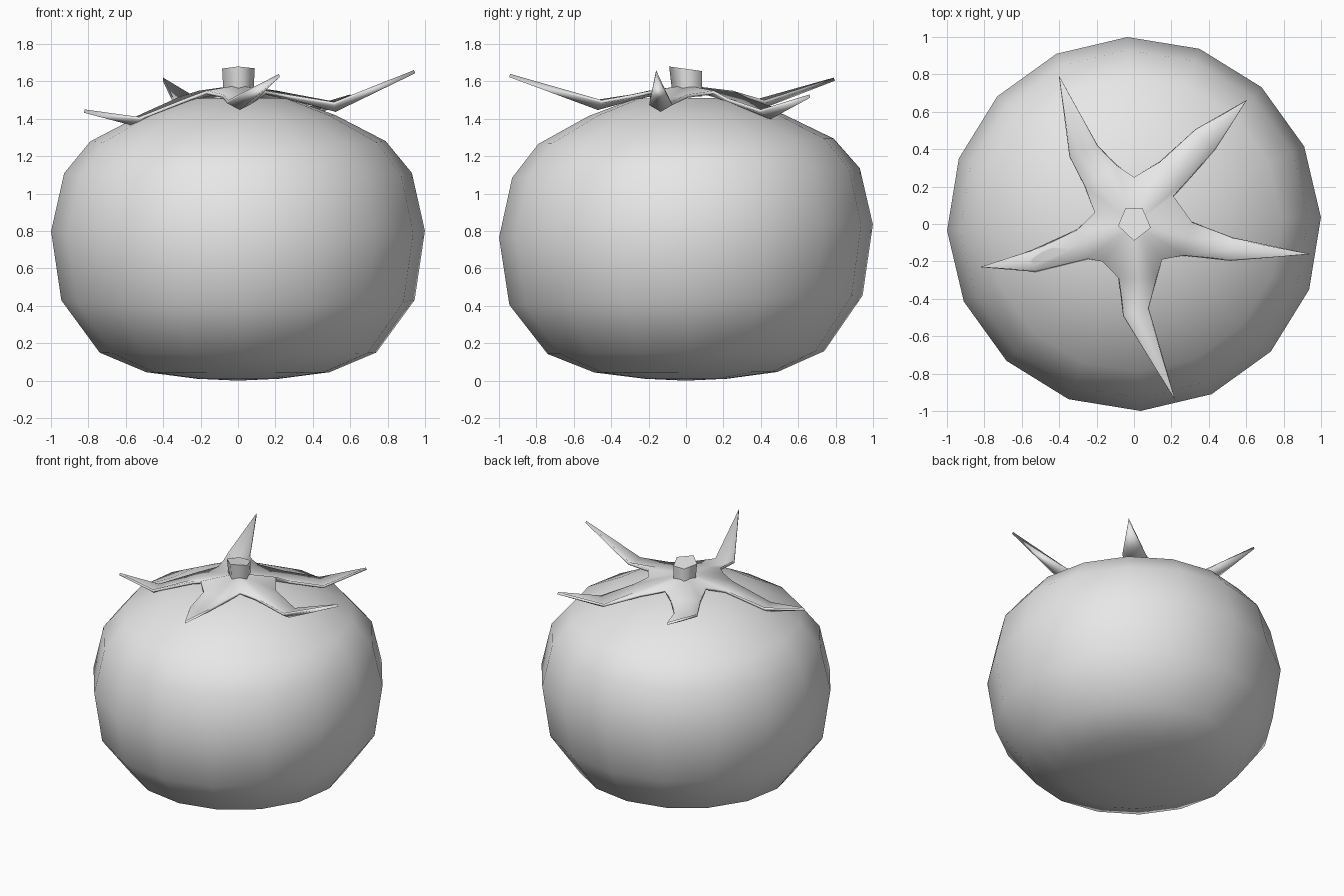
import bpy
from math import sin, cos, radians, tau
from mathutils import Vector

cube = bpy.data.objects.get("Cube")
if cube:
    bpy.data.objects.remove(cube)

grey = bpy.data.materials.new("plain_grey")
grey.use_nodes = True
grey.diffuse_color = (0.8, 0.8, 0.8, 1)
grey.node_tree.nodes["Principled BSDF"].inputs["Base Color"].default_value = (0.8, 0.8, 0.8, 1)


def make_object(name, verts, faces):
    mesh = bpy.data.meshes.new(name)
    mesh.from_pydata(verts, [], faces)
    mesh.materials.append(grey)
    mesh.shade_smooth()
    obj = bpy.data.objects.new(name, mesh)
    bpy.context.scene.collection.objects.link(obj)
    return obj


# Fruit body: squat lathed form, tipped very slightly forward
SIDES = 16
profile = [(0.22, 0.01), (0.49, 0.045), (0.74, 0.15), (0.945, 0.43), (1.0, 0.8),
           (0.93, 1.11), (0.79, 1.28), (0.52, 1.42), (0.27, 1.51)]
verts, faces = [], []
for radius, height in profile:
    tilt = 0.035 * sin(height / 1.55 * tau / 2)
    for i in range(SIDES):
        a = tau * i / SIDES + radians(2)
        verts.append((radius * cos(a), radius * sin(a), height + tilt * radius * sin(a)))
for ring in range(len(profile) - 1):
    for i in range(SIDES):
        j = (i + 1) % SIDES
        low, high = ring * SIDES, (ring + 1) * SIDES
        faces.append((low + i, low + j, high + j, high + i))
bottom, top = len(verts), len(verts) + 1
verts += [(0, 0, 0), (0, 0, 1.51)]
last = (len(profile) - 1) * SIDES
for i in range(SIDES):
    j = (i + 1) % SIDES
    faces += [(bottom, j, i), (top, last + i, last + j)]
make_object("fruit_body", verts, faces)

# Leafy crown: five channelled sepals sharing a centre and the notches between them
# Each sepal: root centre, root half width, bend centre, bend half width, tip
sepals = [
    ((0.29, -0.08, 1.53), 0.09, (0.52, -0.135, 1.49), 0.055, (0.94, -0.16, 1.66)),
    ((0.21, 0.28, 1.51), 0.085, (0.38, 0.45, 1.45), 0.07, (0.60, 0.66, 1.53)),
    ((-0.18, 0.26, 1.53), 0.10, (-0.27, 0.39, 1.50), 0.075, (-0.40, 0.79, 1.62)),
    ((-0.28, -0.11, 1.52), 0.08, (-0.54, -0.20, 1.41), 0.05, (-0.82, -0.23, 1.45)),
    ((0.02, -0.29, 1.53), 0.10, (0.01, -0.47, 1.50), 0.065, (0.22, -0.94, 1.64)),
]
notches = [(0.15, -0.19), (0.21, 0.15), (0, 0.25), (-0.21, 0.06), (-0.17, -0.20)]
verts = [Vector((0, 0, 1.58))] + [Vector((x, y, 1.55)) for x, y in notches]
faces = []
for k, (root, root_w, bend, bend_w, tip) in enumerate(sepals):
    root, bend, tip = Vector(root), Vector(bend), Vector(tip)
    right_notch, left_notch = 1 + k, 1 + (k + 1) % len(notches)
    r = len(verts)
    for point, width, start, end, depth in ((root, root_w, Vector((0, 0, 0)), bend, 0.015),
                                            (bend, bend_w, root, tip, 0.035)):
        along = end - start
        side = Vector((along.y, -along.x, 0)).normalized() * width
        verts += [point + side, point - Vector((0, 0, depth)), point - side]
    verts.append(tip)
    faces += [(0, right_notch, r, r + 1), (0, r + 1, r + 2, left_notch),
              (r, r + 3, r + 4, r + 1), (r + 1, r + 4, r + 5, r + 2),
              (r + 3, r + 6, r + 4), (r + 4, r + 6, r + 5)]
crown = make_object("leafy_crown", verts, faces)
thickness = crown.modifiers.new("thickness", "SOLIDIFY")
thickness.thickness = 0.018
thickness.offset = -1

# Stem: five-sided stub with a sloping cut top
outline = [(0, -0.09), (0.09, -0.02), (0.045, 0.085), (-0.045, 0.085), (-0.085, -0.01)]
n = len(outline)
verts = [(x * 0.9, y * 0.9 + 0.01, 1.52) for x, y in outline]
verts += [(x, y, 1.667 - 0.14 * y) for x, y in outline]
faces = [(i, (i + 1) % n, n + (i + 1) % n, n + i) for i in range(n)]
faces.append(tuple(range(n, 2 * n)))
stem = make_object("stem", verts, faces)
stem.data.polygons[n].use_smooth = False
